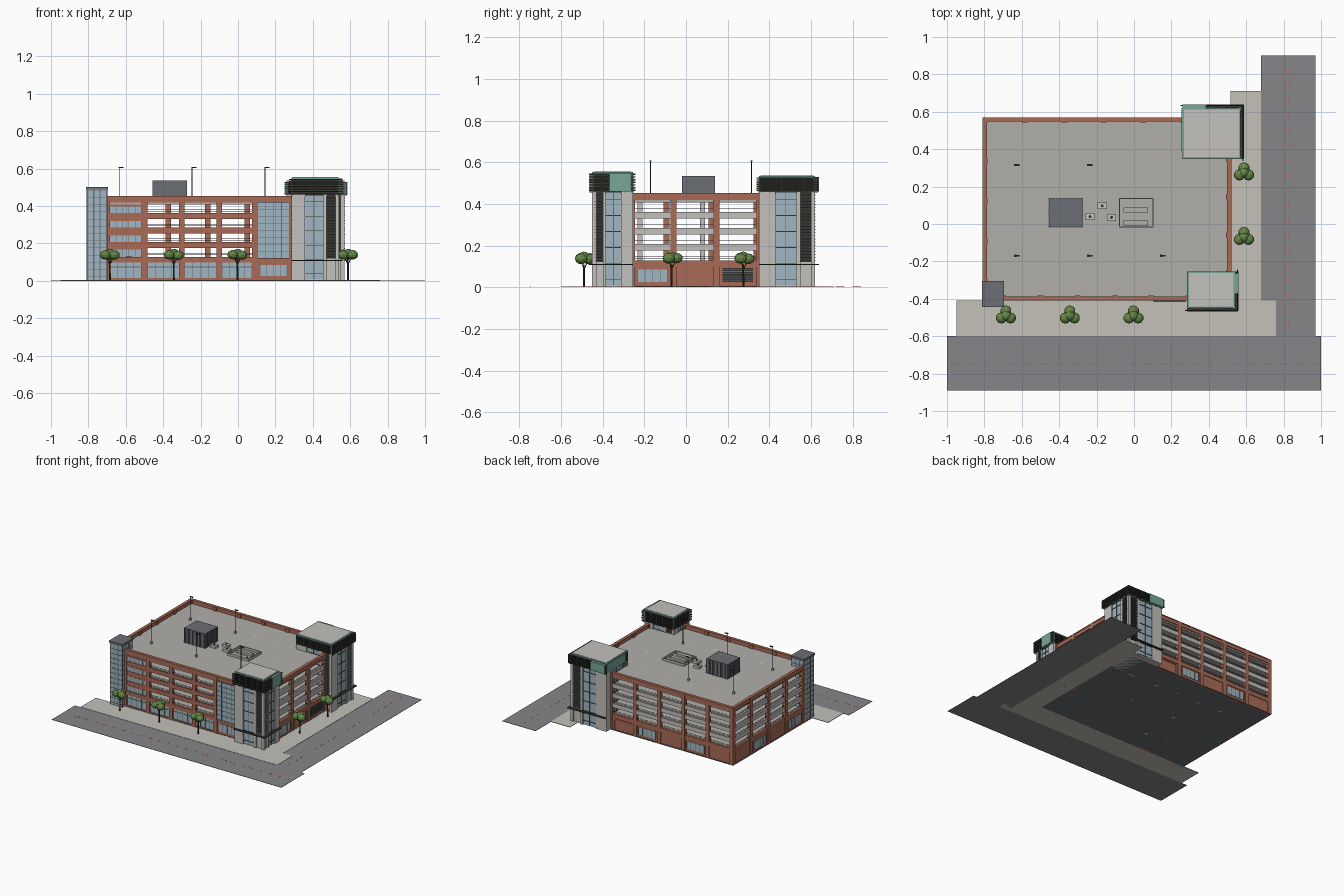
import bpy, bmesh, math, random
from mathutils import Matrix, Vector

if "Cube" in bpy.data.objects:
    bpy.data.objects.remove(bpy.data.objects["Cube"])

random.seed(3)
COL = dict(brick=(.66, .42, .34), concrete=(.76, .75, .73), deck=(.69, .68, .66), glass=(.62, .71, .75),
           asphalt=(.52, .52, .53), walk=(.76, .75, .72), dark=(.22, .22, .2), teal=(.47, .65, .6),
           leaf=(.40, .53, .29), metal=(.42, .43, .45), line=(.75, .35, .33), bark=(.25, .2, .15))
parts = {}
I = Matrix.Identity(4)


def mesh_for(name, col):
    return parts.setdefault(name, (bmesh.new(), col))[0]


def box(name, col, x0, x1, y0, y1, z0, z1, M=I):
    S = Matrix.Diagonal((x1 - x0, y1 - y0, z1 - z0, 1))
    T = Matrix.Translation(((x0 + x1) / 2, (y0 + y1) / 2, (z0 + z1) / 2))
    bmesh.ops.create_cube(mesh_for(name, col), size=1, matrix=M @ T @ S)


def rod(name, col, a, b, r1, r2=None, n=8):
    a, b = Vector(a), Vector(b)
    R = (b - a).to_track_quat('Z', 'Y').to_matrix().to_4x4()
    bmesh.ops.create_cone(mesh_for(name, col), cap_ends=True, segments=n, radius1=r1,
                          radius2=r2 or r1, depth=(b - a).length, matrix=Matrix.Translation((a + b) / 2) @ R)


def frame(x, y, deg):
    # local x runs along a wall, local -y points outward
    return Matrix.Translation((x, y, 0)) @ Matrix.Rotation(math.radians(deg), 4, 'Z')


FLOOR = [.113 + .077 * k for k in range(5)]

# Site: roads, pavements, centre lines
box('road', 'asphalt', -1, 1, -.89, -.6, 0, .002)
box('road', 'asphalt', .68, .97, -.6, .9, 0, .002)
box('pavement', 'walk', -.95, .76, -.6, -.41, 0, .004)
box('pavement', 'walk', .515, .68, -.41, .71, 0, .004)
for i in range(25):
    box('centre_line', 'line', -.98 + i * .08, -.94 + i * .08, -.748, -.744, .001, .0026)
for i in range(18):
    box('centre_line', 'line', .823, .827, -.56 + i * .08, -.52 + i * .08, .001, .0026)

# Garage floors and inner columns
box('base_slab', 'metal', -.81, .52, -.41, .57, 0, .005)
for z in FLOOR:
    box('floor_slab', 'deck', -.80, .51, -.40, .56, z - .014, z)
for x in (-.5, -.3, -.1, .09, .29):
    for y in (-.22, .08, .36):
        box('inner_column', 'concrete', x - .012, x + .012, y - .012, y + .012, 0, FLOOR[4])


def facade(M, edges, bays, ground, band):
    """Brick piers with stacked spandrels and a ground floor treatment per bay."""
    for u in edges:
        box('brick_pier', 'brick', u - .015, u + .015, 0, .028, 0, .45, M)
    a, b = edges[0], edges[-1]
    box('parapet', 'brick', a, b, .003, .02, .418, .45, M)
    box('parapet', 'brick', a, b, 0, .023, .444, .452, M)
    box('base_band', 'brick', a, b, .003, .022, .097, .128, M)
    for i, (style, g) in enumerate(zip(bays, ground)):
        p, q = edges[i] + .015, edges[i + 1] - .015
        if style == 'curtain':
            box('curtain_glass', 'glass', p, q, -.004, .012, .12, .42, M)
            for k in range(5):
                u = p + (q - p) * k / 4
                box('mullion', 'metal', u - .0015, u + .0015, -.007, 0, .12, .42, M)
            for k in range(9):
                z = .12 + .0375 * k
                box('mullion', 'metal', p, q, -.006, 0, z - .001, z + .001, M)
        else:
            for k in range(4):
                z = FLOOR[k]
                if k:
                    box('spandrel_' + band, band, p, q, .005, .018, z - .014, z + .018, M)
                if style == 'window':
                    box('upper_wall', 'brick', p, q, .004, .018, z + .053, z + .065, M)
                    box('upper_window', 'glass', p, q, .009, .015, z + .016, z + .055, M)
                    for j in range(1, 5):
                        u = p + (q - p) * j / 5
                        box('mullion', 'metal', u - .0012, u + .0012, .007, .01, z + .018, z + .053, M)
                else:
                    for h in (.026, .034):
                        box('cable_rail', 'metal', p, q, .010, .0125, z + h, z + h + .0018, M)
        # ground floor
        if g == 'shop':
            box('shop_sill', 'brick', p, q, .004, .02, 0, .014, M)
            box('shop_glass', 'glass', p, q, .010, .015, .014, .097, M)
            for j in range(5):
                u = p + (q - p) * j / 4
                box('mullion', 'metal', u - .0015, u + .0015, .007, .011, .014, .097, M)
            box('mullion', 'metal', p, q, .007, .011, .072, .075, M)
        else:
            box('ground_wall', 'brick', p, q, .008, .022, 0, .1, M)
            m, w = (p + q) / 2, (q - p) * .42
            if g == 'window':
                box('ground_window', 'glass', m - w, m + w, .004, .01, .025, .085, M)
                for j in range(5):
                    u = m - w + w * j / 2
                    box('mullion', 'metal', u - .0015, u + .0015, .002, .006, .025, .085, M)
            if g == 'door':
                box('door_frame', 'brick', m - w, m + w, .003, .01, .084, .092, M)
                for s in (-1, 1):
                    box('door_frame', 'brick', m + s * w - .004, m + s * w + .004, .003, .01, 0, .088, M)
            if g == 'grille':
                box('vehicle_entry', 'dark', m - w, m + w, .004, .01, .025, .092, M)
                for j in range(6):
                    box('grille_bar', 'metal', m - w, m + w, .001, .006, .03 + j * .011, .033 + j * .011, M)


def even(a, b, n):
    return [a + (b - a) * i / n for i in range(n + 1)]


facade(frame(0, -.41, 0), [-.70, -.5, -.3, -.1, .09, .29],
       ['window', 'open', 'open', 'open', 'curtain'], ['shop'] * 4 + ['window'], 'brick')
facade(frame(.52, 0, 90), [-.26, -.06, .145, .35], ['open'] * 3, ['window', 'door', 'grille'], 'concrete')
facade(frame(0, .57, 180), even(-.26, .795, 5), ['open'] * 5,
       ['door', 'window', 'plain', 'window', 'plain'], 'concrete')
facade(frame(-.81, 0, 270), even(-.555, .31, 4), ['open'] * 4,
       ['plain', 'window', 'plain', 'window'], 'concrete')


def stair_tower(x0, x1, y0, y1, top, outer, teal):
    """Corner tower: glass strip, concrete panels, louvred fins and a screened crown."""
    cx, cy = (x0 + x1) / 2, (y0 + y1) / 2
    box('tower_core', 'concrete', x0 + .012, x1 - .012, y0 + .012, y1 - .012, 0, .46)
    box('crown_core', 'dark', x0 + .008, x1 - .008, y0 + .008, y1 - .008, .45, top - .008)
    box('tower_roof_rim', 'teal', x0, x1, y0, y1, top - .012, top - .002)
    box('tower_roof', 'concrete', x0 + .008, x1 - .008, y0 + .008, y1 - .008, top - .006, top)
    for deg in (0, 90, 180, 270):
        w, d = (x1 - x0, y1 - y0) if deg % 180 == 0 else (y1 - y0, x1 - x0)
        M = frame(cx, cy, deg) @ Matrix.Translation((-w / 2, -d / 2, 0))
        # shaft
        f = -1 if outer[deg] < 0 else 1
        def strip(name, col, a, b, v0, v1, z0, z1):
            a, b = (a * w, b * w) if f > 0 else (w - b * w, w - a * w)
            box(name, col, a, b, v0, v1, z0, z1, M)
        strip('tower_panel', 'concrete', 0, .29, 0, .02, 0, .46)
        strip('tower_glass', 'glass', .30, .66, .006, .014, .01, .455)
        strip('tower_panel', 'concrete', .67, .74, 0, .02, 0, .46)
        strip('tower_panel', 'concrete', .93, 1, 0, .02, 0, .46)
        strip('louvre_back', 'dark', .74, .93, .009, .014, .12, .455)
        for k in range(22):
            z = .125 + k * .015
            strip('louvre_fin', 'metal', .73, .94, -.002, .01, z, z + .004)
        for k in range(6):
            z = .035 + k * .077
            strip('tower_joint', 'dark', .28, .68, .002, .01, z, z + .003)
        strip('mullion', 'metal', .47, .485, .002, .01, .01, .455)
        if abs(outer[deg]) == 1:
            strip('tower_canopy', 'dark', .0, 1.06, -.018, .012, .106, .112)
        # crown screen
        g = .016 if abs(outer[deg]) == 1 else .002
        for k in range(7):
            z = .462 + k * (top - .478) / 6
            box('crown_louvre', 'dark', -.012 if g > .01 else 0, w + .012 if g > .01 else w, -g, -g + .005, z, z + .006, M)
        for k in range(6):
            u = w * k / 5
            box('crown_post', 'metal', u - .002, u + .002, -g + .003, .01, .455, top - .01, M)
        if deg in teal:
            a, b = teal[deg]
            box('crown_panel', 'teal', a * w, b * w, -g - .003, .008, .46, top - .008, M)


stair_tower(.285, .54, -.45, -.255, .555, {0: 1, 90: -1, 180: 2, 270: 2}, {90: (.42, .95)})
stair_tower(.26, .57, .35, .62, .537, {0: 2, 90: 1, 180: -1, 270: 2}, {180: (.6, 1), 270: (0, .85)})

# Glazed lift tower at the front left corner
box('lift_glass', 'glass', -.806, -.702, -.436, -.314, 0, .49)
box('lift_cap', 'metal', -.814, -.696, -.444, -.306, .487, .502)
for x in (-.806, -.771, -.737, -.702):
    for y in (-.436, -.314):
        box('lift_mullion', 'metal', x - .003, x + .003, y - .003, y + .003, 0, .49)
for y in (-.395, -.355):
    for x in (-.806, -.702):
        box('lift_mullion', 'metal', x - .003, x + .003, y - .003, y + .003, 0, .49)
for k in range(13):
    z = .02 + k * .0385
    box('lift_rail', 'metal', -.808, -.70, -.438, -.312, z, z + .003)

# Rooftop plant: ribbed enclosure, tray of units, small fans
R = FLOOR[4]
box('plant_enclosure', 'metal', -.455, -.275, -.015, .135, R, .535)
for i in range(19):
    x = -.455 + i * .01
    for y in (-.018, .135):
        box('plant_rib', 'metal', x - .0025, x + .0025, y, y + .003, R, .535)
for i in range(16):
    y = -.015 + i * .01
    for x in (-.458, -.275):
        box('plant_rib', 'metal', x, x + .003, y - .0025, y + .0025, R, .535)
for y in (-.015, .137):
    box('roof_curb', 'deck', -.08, .105, y - .003, y + .003, R, R + .02)
for x in (-.078, .102):
    box('roof_curb', 'deck', x - .003, x + .003, -.015, .137, R, R + .02)
for y in (.005, .075):
    box('roof_unit', 'deck', -.055, .075, y - .014, y + .014, R, R + .018)
for x, y in ((-.235, .04), (-.17, .097), (-.12, .035)):
    box('roof_fan', 'concrete', x - .025, x + .025, y - .018, y + .018, R, R + .02)
    rod('fan_hub', 'dark', (x, y, R + .018), (x, y, R + .024), .008, n=10)

# Roof lamp posts
for x, y in ((-.635, .315), (-.245, .315), (-.635, -.17), (-.245, -.17), (.145, -.17)):
    box('lamp_base', 'concrete', x - .006, x + .006, y - .006, y + .006, R, R + .02)
    rod('lamp_pole', 'dark', (x, y, R), (x, y, .607), .0025)
    box('lamp_head', 'dark', x - .003, x + .024, y - .005, y + .005, .604, .609)

# Street trees
for x, y in ((-.685, -.49), (-.343, -.49), (-.003, -.49), (.588, .275), (.588, -.07)):
    rod('tree_trunk', 'bark', (x, y, 0), (x, y, .11), .005, .004)
    for k in range(3):
        a = math.radians(90 + 120 * k)
        c = Vector((x + .028 * math.cos(a), y + .025 * math.sin(a), .138))
        rod('tree_branch', 'bark', (x, y, .085), c, .003, .0015, 6)
        T = Matrix.Translation(c + Vector((0, 0, random.uniform(-.003, .003))))
        bmesh.ops.create_icosphere(mesh_for('tree_crown', 'leaf'), subdivisions=2, radius=.03,
                                   matrix=T @ Matrix.Diagonal((1, 1, .85, 1)))
    bmesh.ops.create_icosphere(mesh_for('tree_crown', 'leaf'), subdivisions=2, radius=.028,
                               matrix=Matrix.Translation((x, y, .146)) @ Matrix.Diagonal((1, 1, .9, 1)))

# Turn collected parts into objects
mats = {}
for key, rgb in COL.items():
    mats[key] = bpy.data.materials.new(key)
    mats[key].diffuse_color = [c ** 2.2 for c in rgb] + [1]
for name, (bm, col) in parts.items():
    me = bpy.data.meshes.new(name)
    bm.to_mesh(me)
    bm.free()
    me.materials.append(mats[col])
    bpy.context.collection.objects.link(bpy.data.objects.new(name, me))

for m in bpy.data.materials:
    if m.users and not m.is_grease_pencil:
        m.use_nodes = True
        m.node_tree.nodes["Principled BSDF"].inputs["Base Color"].default_value = m.diffuse_color
